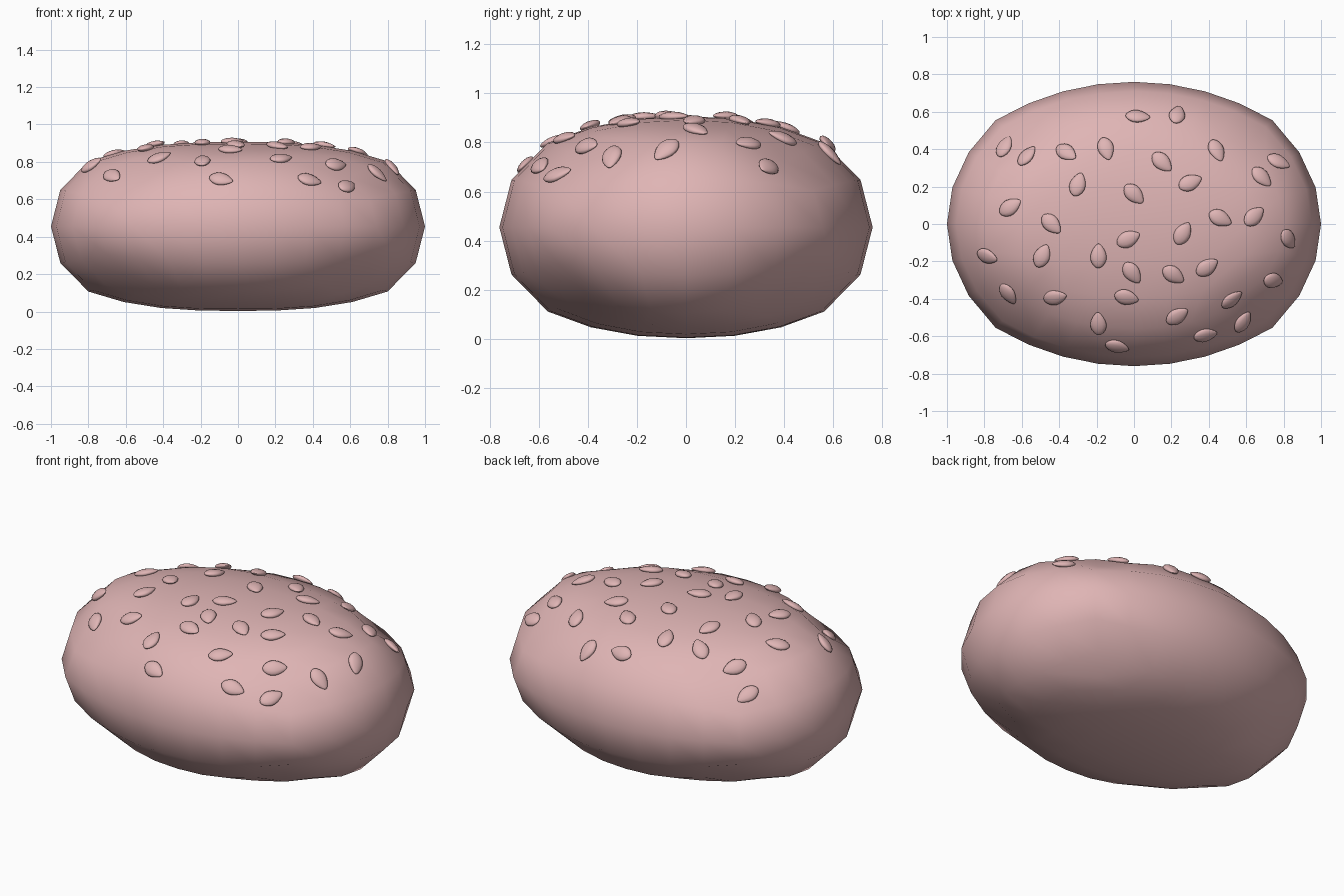
import bpy
import bmesh
import math
from mathutils import Matrix, Vector
from mathutils.bvhtree import BVHTree

default = bpy.data.objects.get("Cube")
if default:
    bpy.data.objects.remove(default, do_unlink=True)


def make_material(name, colour):
    material = bpy.data.materials.new(name)
    material.use_nodes = True
    material.diffuse_color = colour
    material.node_tree.nodes["Principled BSDF"].inputs["Base Color"].default_value = colour
    return material


def make_mesh(name, bm, material):
    bmesh.ops.recalc_face_normals(bm, faces=bm.faces)
    for face in bm.faces:
        face.smooth = True
    mesh = bpy.data.meshes.new(name)
    bm.to_mesh(mesh)
    mesh.materials.append(material)
    return mesh


def add_object(name, mesh, matrix=None):
    obj = bpy.data.objects.new(name, mesh)
    bpy.context.collection.objects.link(obj)
    if matrix:
        obj.matrix_world = matrix
    return obj


pink = make_material("soft pink", (0.74, 0.46, 0.46, 1))

# Bun: a box cut into even strips, then rounded into a plump loaf
HALF = Vector((1.0, 0.76, 0.452))
CENTRE = Vector((0, 0, 0.455))
STRIPS = (8, 6, 4)


def round_off(p):
    u, v, w = p
    x = u * (1.04 - 0.04 * u * u) * (1 - 0.26 * v * v) * (1 - 0.2 * w * w)
    y = v * (1.06 - 0.06 * v * v) * (1 - 0.27 * u * u) * (1 - 0.26 * w * w)
    z = w * (1.16 - 0.16 * w * w) * (1 - 0.23 * abs(u) ** 2.7) * (1 - 0.24 * abs(v) ** 2.2)
    return CENTRE + Vector((x * HALF.x, y * HALF.y, z * HALF.z))


bun = bmesh.new()
bmesh.ops.create_cube(bun, size=2)
for axis, count in enumerate(STRIPS):
    normal = Vector((0, 0, 0))
    normal[axis] = 1
    for k in range(1, count):
        everything = bun.verts[:] + bun.edges[:] + bun.faces[:]
        bmesh.ops.bisect_plane(bun, geom=everything, plane_no=normal,
                               plane_co=normal * (2 * k / count - 1))
for vert in bun.verts:
    vert.co = round_off(vert.co)
add_object("bun", make_mesh("bun", bun, pink))
surface = BVHTree.FromBMesh(bun)

# Seed: a flattened grain, one end more pointed than the other
LENGTH, WIDTH, THICKNESS = 0.066, 0.043, 0.019
grain = bmesh.new()
bmesh.ops.create_uvsphere(grain, u_segments=12, v_segments=10, radius=1,
                          matrix=Matrix.Rotation(math.pi / 2, 4, "Y"))
for vert in grain.verts:
    x, y, z = vert.co
    taper = (1 - 0.2 * x) * (1 - 0.25 * x * x)
    vert.co = (x * LENGTH, y * WIDTH * taper, z * THICKNESS * taper)
seed_mesh = make_mesh("seed", grain, pink)

# Scatter of seeds: x, y and turn in degrees
SEEDS = [
    (-.69, .41, 80), (-.57, .36, 65), (-.36, .38, -40), (-.15, .4, -75),
    (.02, .57, -5), (.23, .58, 75), (.15, .33, -45), (.44, .39, -75),
    (.77, .33, -15), (.3, .22, 25), (.68, .25, -45), (-.3, .21, 75),
    (0, .16, -45), (-.66, .09, 30), (-.44, 0, -45), (.46, .03, -25),
    (.64, .04, 40), (.26, -.05, 60), (-.03, -.08, 25), (.82, -.08, -35),
    (-.78, -.17, 0), (-.49, -.17, 65), (-.19, -.17, 90), (-.01, -.26, -55),
    (.21, -.27, -35), (.39, -.23, 35), (.74, -.3, -20), (-.67, -.37, -70),
    (-.42, -.39, 20), (-.04, -.39, -15), (.52, -.4, 40), (.23, -.49, 35),
    (-.19, -.53, 90), (.58, -.52, 70), (.38, -.59, 0), (-.09, -.65, -25),
]
for x, y, degrees in SEEDS:
    spot, up, _, _ = surface.ray_cast(Vector((x, y, 2)), Vector((0, 0, -1)))
    turn = math.radians(degrees)
    along = Vector((math.cos(turn), math.sin(turn), 0))
    along = (along - up * along.dot(up)).normalized()
    rotation = Matrix((along, up.cross(along), up)).transposed().to_4x4()
    add_object("seed", seed_mesh, Matrix.Translation(spot + up * 0.008) @ rotation)

bun.free()
grain.free()
